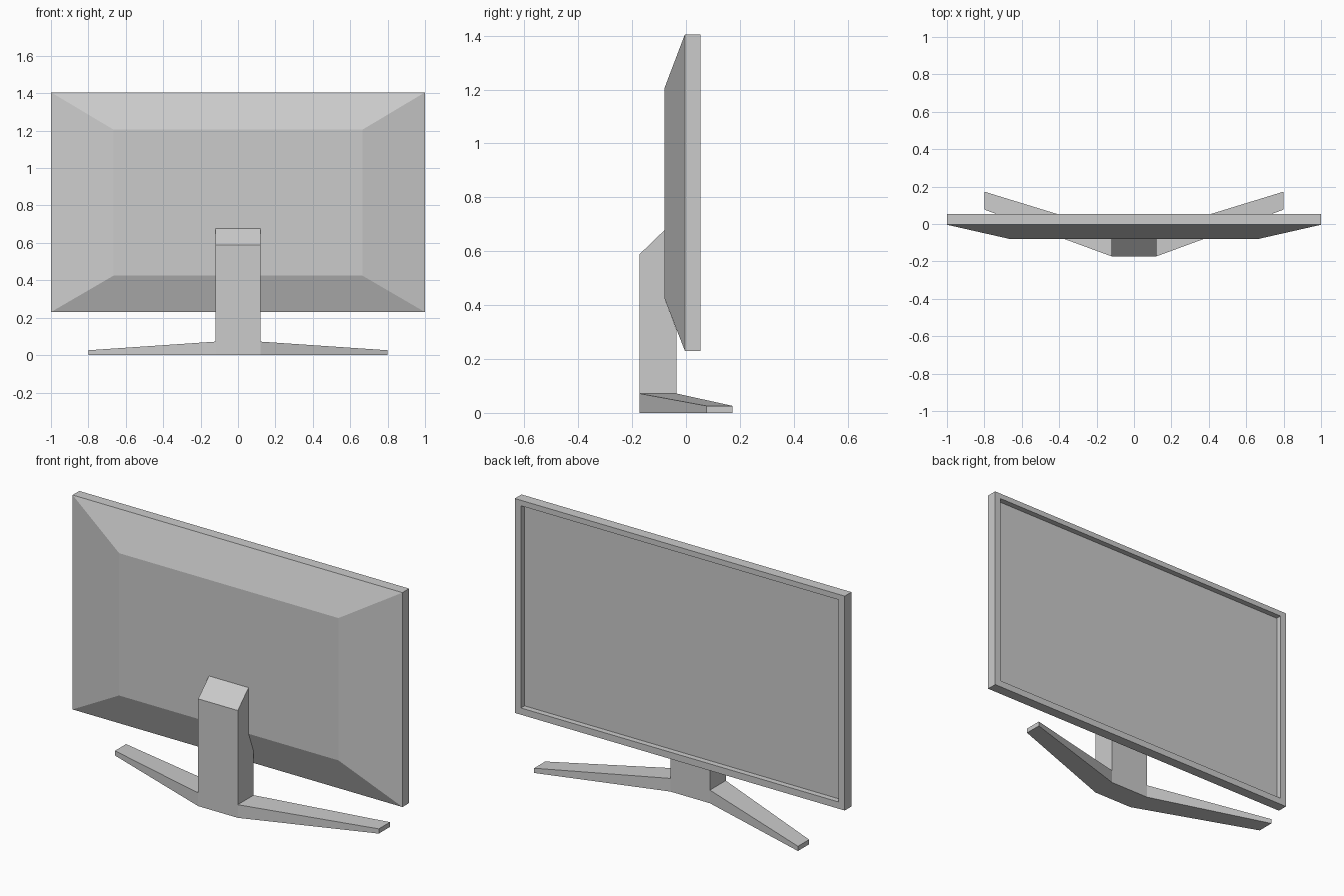
import bpy, bmesh

if "Cube" in bpy.data.objects:
    bpy.data.objects.remove(bpy.data.objects["Cube"])


def loft(name, rings):
    """Skin a list of equal-length vertex rings and cap both ends."""
    bm = bmesh.new()
    loops = [[bm.verts.new(p) for p in ring] for ring in rings]
    for a, b in zip(loops, loops[1:]):
        n = len(a)
        for i in range(n):
            j = (i + 1) % n
            bm.faces.new((a[i], a[j], b[j], b[i]))
    bm.faces.new(loops[0])
    bm.faces.new(loops[-1])
    bmesh.ops.recalc_face_normals(bm, faces=bm.faces[:])
    mesh = bpy.data.meshes.new(name)
    bm.to_mesh(mesh)
    bm.free()
    obj = bpy.data.objects.new(name, mesh)
    bpy.context.collection.objects.link(obj)
    return obj


def panel_ring(half, y, z0, z1):
    return [(-half, y, z0), (half, y, z0), (half, y, z1), (-half, y, z1)]


def base_ring(x, y0, y1, h):
    return [(x, y0, 0), (x, y1, 0), (x, y1, h), (x, y0, h)]


# Display housing: recessed screen, bezel, rim and tapered rear shell
loft("display_housing", [
    panel_ring(0.963, 0.023, 0.267, 1.375),
    panel_ring(0.963, 0.054, 0.267, 1.375),
    panel_ring(1.0, 0.054, 0.23, 1.405),
    panel_ring(1.0, -0.004, 0.23, 1.405),
    panel_ring(0.665, -0.08, 0.425, 1.205),
])

# Stand column: side profile that follows the rear shell
profile = [(-0.173, 0.072), (-0.036, 0.072), (-0.036, 0.311),
           (-0.08, 0.425), (-0.08, 0.678), (-0.173, 0.588)]
loft("stand_column", [[(x, y, z) for y, z in profile] for x in (-0.12, 0.12)])

# Stand base: centre block with two swept, tapering legs
loft("stand_base", [
    base_ring(-0.8, 0.077, 0.173, 0.026),
    base_ring(-0.12, -0.173, -0.036, 0.072),
    base_ring(0.12, -0.173, -0.036, 0.072),
    base_ring(0.8, 0.077, 0.173, 0.026),
])
